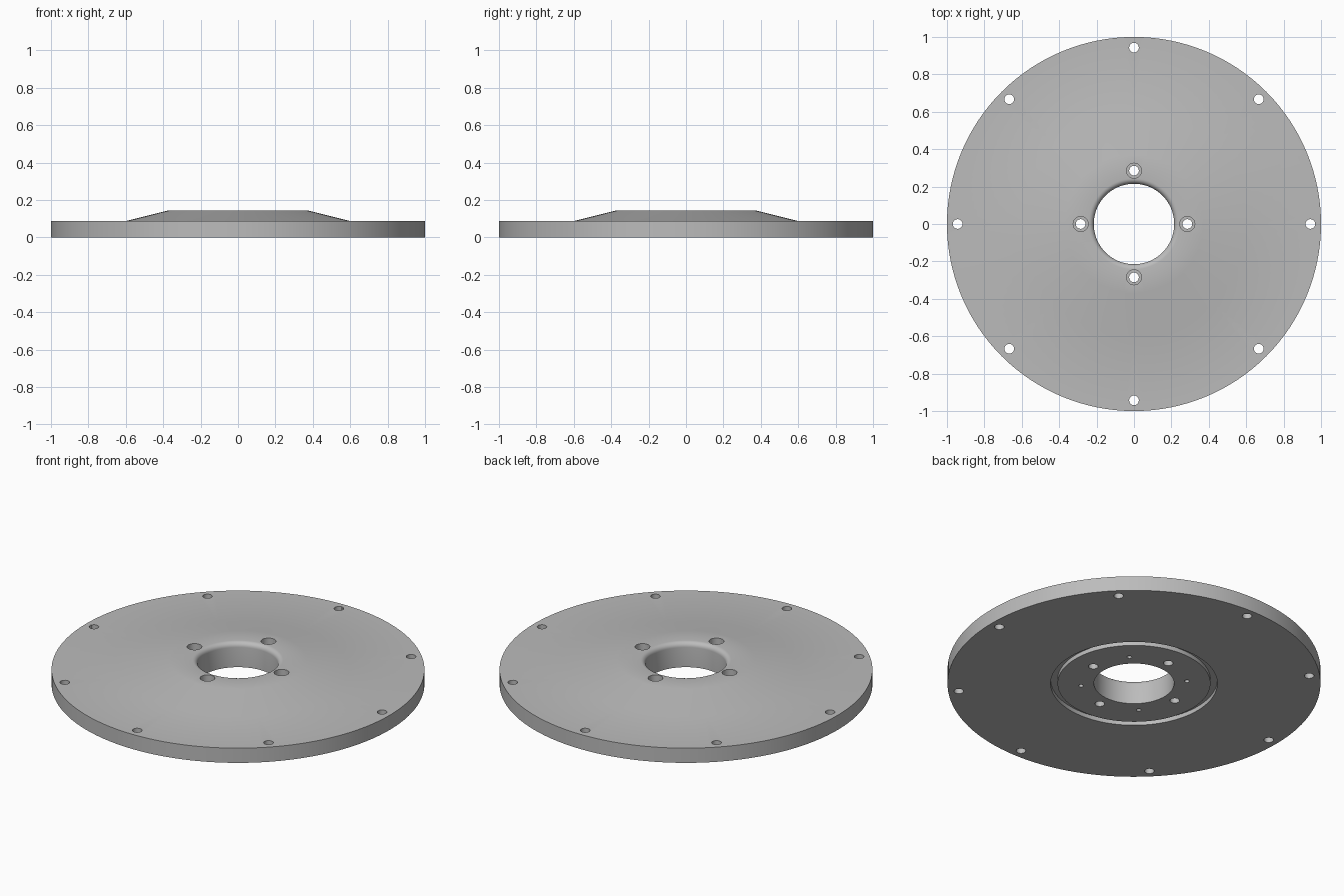
import bpy, bmesh, math
from mathutils import Matrix

cube = bpy.data.objects.get("Cube")
if cube:
    bpy.data.objects.remove(cube, do_unlink=True)

# Plain grey metal
grey = bpy.data.materials.new("grey_metal")
grey.use_nodes = True
colour = (0.5, 0.5, 0.5, 1)
grey.diffuse_color = colour
grey.node_tree.nodes["Principled BSDF"].inputs["Base Color"].default_value = colour

SEGMENTS = 128
BORE, TOP, FILLET = 0.215, 0.145, 0.028


def lathe(name, profile):
    """Spin a closed (radius, height) profile round the z axis."""
    bm = bmesh.new()
    rings = []
    for i in range(SEGMENTS):
        a = 2 * math.pi * i / SEGMENTS
        rings.append([bm.verts.new((r * math.cos(a), r * math.sin(a), z)) for r, z in profile])
    for i, ring in enumerate(rings):
        after = rings[(i + 1) % SEGMENTS]
        for j in range(len(profile)):
            k = (j + 1) % len(profile)
            bm.faces.new((ring[j], after[j], after[k], ring[k]))
    bmesh.ops.recalc_face_normals(bm, faces=bm.faces)
    mesh = bpy.data.meshes.new(name)
    bm.to_mesh(mesh)
    bm.free()
    obj = bpy.data.objects.new(name, mesh)
    bpy.context.collection.objects.link(obj)
    mesh.materials.append(grey)
    return obj


def drill(target, name, count, start, distance, radius, low, high):
    """Cut a circle of round holes between two heights."""
    bm = bmesh.new()
    for i in range(count):
        a = start + 2 * math.pi * i / count
        place = Matrix.Translation((distance * math.cos(a), distance * math.sin(a), (low + high) / 2))
        bmesh.ops.create_cone(bm, cap_ends=True, segments=24, radius1=radius,
                              radius2=radius, depth=high - low, matrix=place)
    mesh = bpy.data.meshes.new(name)
    bm.to_mesh(mesh)
    bm.free()
    mesh.materials.append(grey)
    cutter = bpy.data.objects.new(name, mesh)
    cutter.hide_render = True
    bpy.context.collection.objects.link(cutter)
    mod = target.modifiers.new(name, "BOOLEAN")
    mod.operation, mod.solver, mod.object = "DIFFERENCE", "EXACT", cutter
    bpy.context.view_layer.objects.active = target
    bpy.ops.object.modifier_apply(modifier=name)
    bpy.data.objects.remove(cutter, do_unlink=True)


# Flange section: underside with ring groove, rim, cone, raised hub, rounded bore
fillet = [(BORE + FILLET * (1 - math.sin(t)), TOP - FILLET * (1 - math.cos(t)))
          for t in (math.pi / 2 * i / 6 for i in range(7))]
flange = lathe("flange_plate", [
    (BORE, 0), (0.41, 0), (0.41, 0.025), (0.447, 0.025), (0.447, 0),
    (1, 0), (1, 0.087), (0.6, 0.087), (0.37, TOP)] + fillet)

# Rim holes, hub holes with counterbores, blind pin holes underneath
drill(flange, "rim_holes", 8, 0, 0.943, 0.026, -0.1, 0.3)
drill(flange, "hub_holes", 4, 0, 0.285, 0.026, -0.1, 0.3)
drill(flange, "counterbores", 4, 0, 0.285, 0.04, 0.09, 0.3)
drill(flange, "pin_holes", 4, math.pi / 4, 0.285, 0.013, -0.1, 0.05)

bpy.ops.object.select_all(action="DESELECT")
flange.select_set(True)
bpy.context.view_layer.objects.active = flange
bpy.ops.object.shade_smooth_by_angle(angle=math.radians(30))
